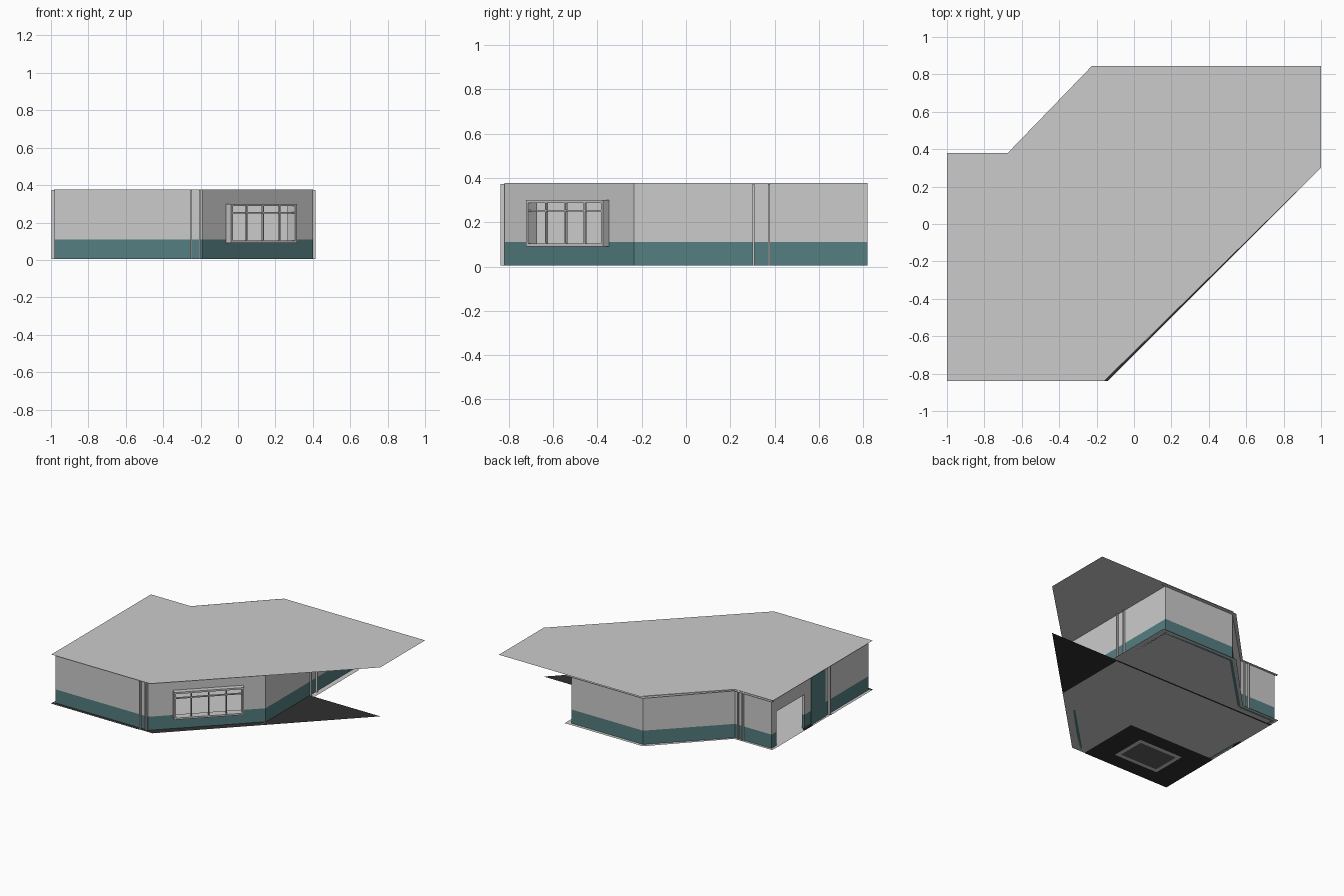
import bpy, bmesh
from mathutils import Vector

cube = bpy.data.objects.get("Cube")
if cube:
    bpy.data.objects.remove(cube, do_unlink=True)


def material(name, rgb):
    m = bpy.data.materials.new(name)
    m.use_nodes = True
    m.diffuse_color = (*rgb, 1)
    bsdf = next(n for n in m.node_tree.nodes if n.type == "BSDF_PRINCIPLED")
    bsdf.inputs["Base Color"].default_value = (*rgb, 1)
    return m


GREY = material("pale grey", (0.60, 0.60, 0.60))
TEAL = material("teal", (0.09, 0.21, 0.22))
DARK = material("near black", (0.028, 0.028, 0.028))
SHADE = material("dark grey", (0.12, 0.12, 0.12))

BAND, TOP, BASE, THICK = 0.11, 0.376, 0.004, 0.02


def finish(name, bm, mats):
    mesh = bpy.data.meshes.new(name)
    bm.to_mesh(mesh)
    bm.free()
    ob = bpy.data.objects.new(name, mesh)
    bpy.context.collection.objects.link(ob)
    for m in mats:
        mesh.materials.append(m)
    return ob


def sheet(name, outline, z, mat, up=True):
    """Flat polygon at one height."""
    bm = bmesh.new()
    f = bm.faces.new([bm.verts.new((x, y, z)) for x, y in outline])
    f.normal_update()
    if (f.normal.z > 0) != up:
        f.normal_flip()
    return finish(name, bm, [mat])


def rect(x0, x1, y0, y1):
    return [(x0, y0), (x1, y0), (x1, y1), (x0, y1)]


class Run:
    """A straight stretch of wall: u along it, d outward from its face."""

    def __init__(self, p, q):
        self.p = Vector((*p, 0))
        span = Vector((*q, 0)) - self.p
        self.length = span.length
        self.along = span.normalized()
        self.out = Vector((self.along.y, -self.along.x, 0))

    def box(self, bm, u, d, z, index=0):
        v = [bm.verts.new(self.p + self.along * a + self.out * b + Vector((0, 0, c)))
             for c in z for b in d for a in u]
        for ids in ((0, 1, 3, 2), (4, 6, 7, 5), (0, 4, 5, 1),
                    (2, 3, 7, 6), (0, 2, 6, 4), (1, 5, 7, 3)):
            f = bm.faces.new([v[i] for i in ids])
            f.material_index = index
            # the room side stays pale
            if ids == (0, 4, 5, 1):
                f.material_index = 0
        bmesh.ops.recalc_face_normals(bm, faces=bm.faces[:])

    def wall(self, name, hole=None):
        bm = bmesh.new()
        us, zs = [0, self.length], [BASE, BAND, TOP]
        if hole:
            us = sorted(us + list(hole[:2]))
            zs = sorted(set(zs + list(hole[2:])))
        for a, b in zip(us, us[1:]):
            for c, e in zip(zs, zs[1:]):
                inside = hole and hole[0] <= a < hole[1] and hole[2] <= c < hole[3]
                if not inside:
                    self.box(bm, (a, b), (-THICK, 0), (c, e), int(e <= BAND))
        return finish(name, bm, [GREY, TEAL])

    def part(self, name, u, d, z, mat):
        bm = bmesh.new()
        self.box(bm, u, d, z)
        return finish(name, bm, [mat])


# Walls, counter-clockwise around the plan
front = Run((-0.98, -0.82), (-0.19, -0.82))
diagonal = Run((-0.19, -0.82), (0.40, -0.235))
left = Run((0.40, -0.235), (0.40, 0.82))
back = Run((0.40, 0.82), (-0.21, 0.82))
back_diagonal = Run((-0.21, 0.82), (-0.67, 0.36))
back_short = Run((-0.67, 0.36), (-0.98, 0.36))
right = Run((-0.98, 0.36), (-0.98, -0.82))

WINDOW = (0.177, 0.672, 0.09, 0.30)
front.wall("front_wall")
diagonal.wall("diagonal_wall", WINDOW)
left.wall("left_wall")
back.wall("back_wall")
back_diagonal.wall("back_diagonal_wall")
back_short.wall("back_short_wall")
right.wall("right_wall", (0.06, 0.40, BASE, 0.265))

# Projecting window box with four panes and a transom
u0, u1, z0, z1 = WINDOW
F, DEPTH = 0.013, 0.039
bm = bmesh.new()
for u in ((u0, u0 + F), (u1 - F, u1)):
    diagonal.box(bm, u, (-THICK, DEPTH), (z0, z1))
for z in ((z0, z0 + F), (z1 - F, z1)):
    diagonal.box(bm, (u0 + F, u1 - F), (-THICK, DEPTH), z)
for i in (1, 2, 3):
    c = u0 + (u1 - u0) * i / 4
    diagonal.box(bm, (c - 0.004, c + 0.004), (DEPTH - 0.015, DEPTH - 0.003), (z0 + F, z1 - F))
diagonal.box(bm, (u0 + F, u1 - F), (DEPTH - 0.015, DEPTH - 0.003), (0.248, 0.256))
finish("window_frame", bm, [GREY])

# Full-height teal panel beside the doorway, and its step
right.part("door_panel", (0.48, 0.65), (0, 0.005), (BASE, TOP), TEAL)
right.part("door_step", (0.38, 0.47), (0, 0.018), (BASE, 0.012), DARK)

# Slim vertical fins
for run, name, places, depth in ((front, "front_fin", (0.73, 0.775), 0.018),
                                 (right, "right_fin", (0.69,), 0.018),
                                 (left, "left_fin", (0.54, 0.61), 0.015),
                                 (back_short, "back_fin", (0.03, 0.07), 0.015)):
    for u in places:
        run.part(name, (u - 0.004, u + 0.004), (0, depth), (BASE, TOP - 0.003), GREY)

# Roof sheet with a slightly wider eave under its back edge
sheet("roof", [(-1, -0.84), (-0.16, -0.84), (1, 0.30), (1, 0.845), (-0.20, 0.845),
               (-0.66, 0.37), (-1, 0.37)], 0.38, GREY)
sheet("eave", [(-1, 0.36), (-0.66, 0.36), (-0.20, 0.82), (0.44, 0.82), (0.44, 0.845),
               (-0.225, 0.845), (-0.675, 0.38), (-1, 0.38)], 0.372, GREY)

# Floor, with the dark paving that surrounds the front and the left side
sheet("floor", [(-1, -0.84), (-0.14, -0.84), (0.40, -0.30), (0.40, 0.30), (0.44, 0.30),
                (0.44, 0.845), (-0.225, 0.845), (-0.675, 0.38), (-1, 0.38)], BASE, GREY)
sheet("left_paving", [(0.40, -0.30), (1, 0.30), (0.40, 0.30)], BASE, DARK)
sheet("front_paving", [(-1, -0.84), (-0.14, -0.84), (0.40, -0.30), (0.40, -0.235),
                       (-0.19, -0.82), (-1, -0.82)], 0.006, DARK)

# Underside panels
sheet("underside_pad", rect(-1, -0.25, -0.84, -0.33), 0.002, DARK, False)
sheet("underside_joint", rect(-1, 0.40, 0.29, 0.305), 0.002, DARK, False)
sheet("hatch_rim", rect(-0.81, -0.43, -0.72, -0.445), 0.001, GREY, False)
sheet("hatch", rect(-0.78, -0.46, -0.69, -0.475), 0, SHADE, False)
